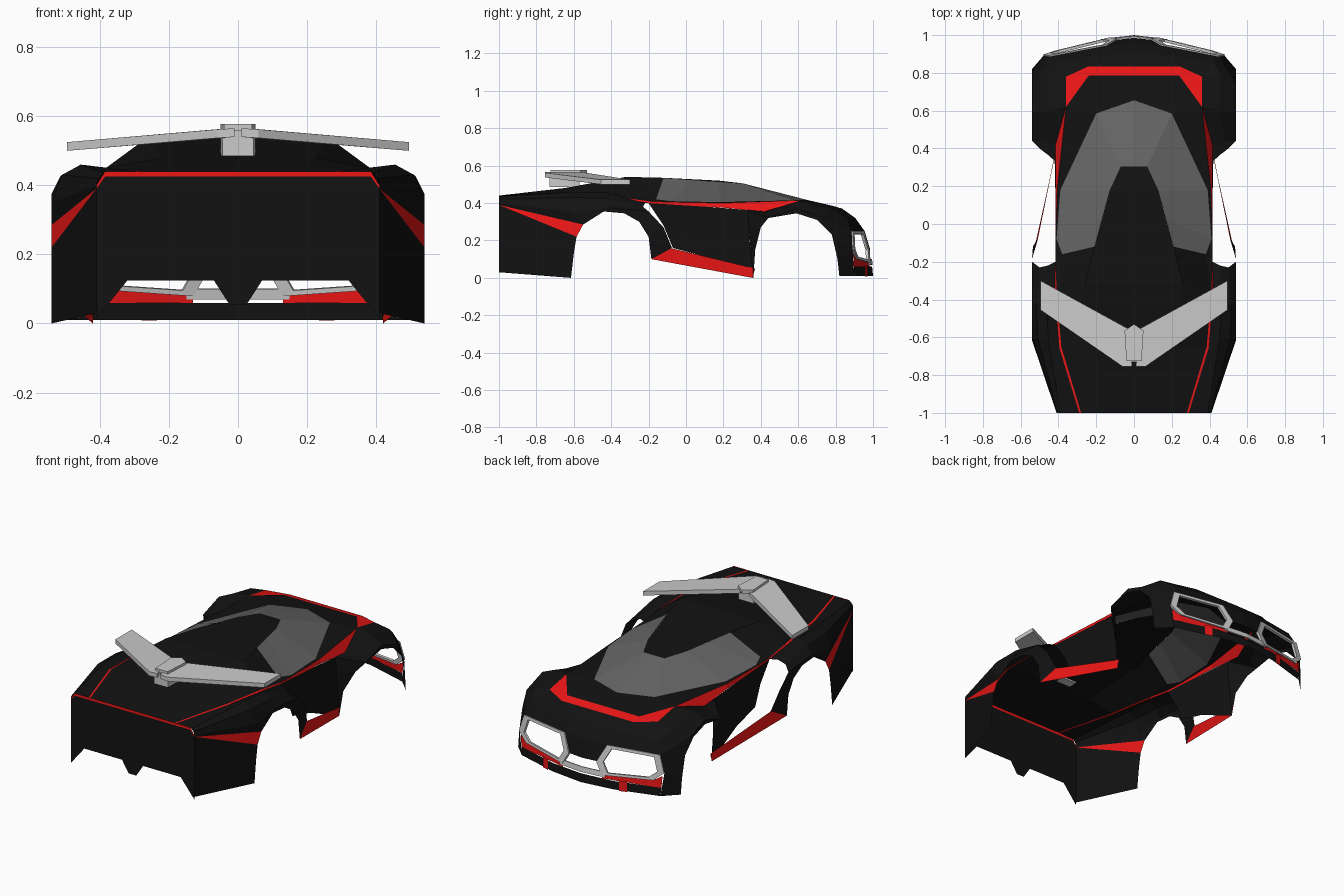
import bpy, bmesh
from mathutils import Vector


def material(name, rgb):
    m = bpy.data.materials.new(name)
    m.diffuse_color = (*rgb, 1)
    return m


BLACK = material("black_paint", (0.006, 0.006, 0.006))
RED = material("red_paint", (0.85, 0.008, 0.008))
GLASS = material("tinted_glass", (0.13, 0.13, 0.13))


def finish(name, bm, mat, solid=0):
    me = bpy.data.meshes.new(name)
    bm.to_mesh(me)
    bm.free()
    ob = bpy.data.objects.new(name, me)
    bpy.context.collection.objects.link(ob)
    if mat:
        me.materials.append(mat)
    if solid:
        s = ob.modifiers.new("thickness", 'SOLIDIFY')
        s.thickness, s.offset = solid, 0
    ob.modifiers.new("mirror", 'MIRROR')
    return ob


def panel(name, mat, *rows, closed=False, solid=0):
    """Quads between neighbouring rows of points, facing outward, mirrored in x."""
    bm = bmesh.new()
    grid = [[bm.verts.new(p) for p in r] for r in rows]
    n = len(rows[0])
    for a, b in zip(grid, grid[1:]):
        for i in range(n if closed else n - 1):
            j = (i + 1) % n
            bm.faces.new((a[i], a[j], b[j], b[i]))
    bmesh.ops.remove_doubles(bm, verts=bm.verts, dist=0.0005)
    bm.normal_update()
    for f in bm.faces:
        c = f.calc_center_median()
        if f.normal.dot(c - Vector((0, c.y * 0.8, 0.15))) < 0:
            f.normal_flip()
    return finish(name, bm, mat, solid)


def prism(name, top, drop):
    """Solid made by dropping a top outline straight down."""
    bm = bmesh.new()
    f = bm.faces.new([bm.verts.new(p) for p in top])
    g = bmesh.ops.extrude_face_region(bm, geom=[f])
    for v in g["geom"]:
        if isinstance(v, bmesh.types.BMVert):
            v.co.z -= drop
    bmesh.ops.recalc_face_normals(bm, faces=bm.faces)
    return finish(name, bm, None)


# Rear deck and roof
panel("rear_deck", BLACK,
      [(0, -1, .44), (0, -.65, .48), (0, -.32, .54)],
      [(.2, -1, .44), (.22, -.65, .48), (.26, -.32, .54)],
      [(.28, -1, .44), (.385, -.65, .45), (.41, -.35, .43)])
panel("deck_stripe", RED,
      [(.28, -1, .44), (.385, -.65, .45), (.41, -.35, .43)],
      [(.29, -1, .44), (.397, -.65, .448), (.42, -.35, .425)])
panel("roof", BLACK,
      [(0, -.32, .54), (0, -.12, .535), (0, .175, .52), (0, .305, .505)],
      [(.26, -.32, .54), (.21, -.12, .535), (.13, .175, .515), (.07, .305, .505)])
panel("rear_pillar", BLACK,
      [(.26, -.32, .54), (.21, -.12, .535)],
      [(.41, -.35, .43), (.38, -.16, .42)])
panel("pillar_base", BLACK,
      [(.41, -.35, .43), (.38, -.16, .42), (.41, -.08, .41)],
      [(.41, -.35, .43), (.415, -.2, .41), (.415, -.08, .405)])

# Wraparound window
panel("window", GLASS,
      [(.21, -.12, .535), (.17, .03, .525), (.13, .175, .515), (.07, .305, .505), (0, .305, .505)],
      [(.38, -.16, .42), (.41, -.08, .41), (.39, .18, .405), (.2, .585, .415), (0, .655, .415)])

# Hood and red trim
panel("hood", BLACK,
      [(.41, -.08, .41), (.39, .18, .405), (.2, .585, .415), (.2, .585, .415), (0, .655, .415)],
      [(.415, -.08, .405), (.405, .2, .40), (.36, .62, .415), (.24, .785, .385), (0, .785, .385)])
panel("side_stripe", RED,
      [(.41, -.35, .43), (.415, -.2, .41), (.415, -.08, .405), (.405, .2, .40), (.36, .62, .415)],
      [(.42, -.35, .425), (.415, -.2, .40), (.415, -.08, .392), (.415, .2, .375), (.415, .42, .355)])
panel("hood_stripe", RED,
      [(.36, .62, .415), (.24, .785, .385), (0, .785, .385)],
      [(.36, .78, .385), (.24, .835, .37), (0, .835, .37)])

# Rear fenders
panel("rear_fender_top", BLACK,
      [(.29, -1, .44), (.397, -.65, .448), (.42, -.35, .425), (.415, -.2, .40)],
      [(.39, -1, .435), (.455, -.6, .46), (.46, -.42, .455), (.455, -.22, .40)],
      [(.405, -1, .42), (.51, -.6, .43), (.515, -.42, .425), (.50, -.23, .38)],
      [(.41, -1, .40), (.54, -.6, .35), (.54, -.42, .375), (.54, -.2, .355)])
panel("rear_fender_side", BLACK,
      [(.41, -1, .40), (.54, -.6, .35), (.54, -.42, .375)],
      [(.41, -1, .39), (.54, -.55, .285), (.54, -.44, .355)])
panel("rear_fender_stripe", RED,
      [(.41, -1, .39), (.54, -.55, .285)],
      [(.41, -1, .39), (.54, -.585, .22)])
panel("rear_quarter", BLACK,
      [(.41, -1, .39), (.54, -.585, .22)],
      [(.41, -1, .2), (.54, -.6, .13)],
      [(.41, -1, .03), (.54, -.615, 0)])
panel("rear_fender_blade", BLACK,
      [(.54, -.42, .375), (.54, -.3, .365), (.54, -.2, .355), (.535, -.12, .27), (.51, -.075, .16)],
      [(.54, -.44, .355), (.54, -.33, .345), (.54, -.25, .30), (.54, -.2, .22), (.54, -.185, .10)])

# Rear panel with notched lower edge
cols = [(0, .055), (.025, .055), (.07, .125), (.32, .125), (.385, .045)]
panel("rear_panel", BLACK,
      [(x, -1, .425) for x, z in cols] + [(.41, -1, .39)],
      [(x, -1, z) for x, z in cols] + [(.41, -1, .015)])
panel("rear_stripe", RED,
      [(0, -1, .44), (.385, -1, .44), (.41, -1, .40)],
      [(0, -1, .425), (.385, -1, .425), (.41, -1, .39)])

# Doors and skirts
panel("door", BLACK,
      [(.415, -.2, .40), (.41, -.12, .28), (.41, -.07, .16)],
      [(.415, .1, .381), (.41, .1, .25), (.41, .1, .115)],
      [(.415, .33, .363), (.42, .34, .2), (.42, .36, 0)])
panel("side_skirt", RED,
      [(.51, -.085, .16), (.42, .37, .05)],
      [(.54, -.185, .10), (.42, .355, 0)])

# Front fenders and nose
panel("front_fender_flare", BLACK,
      [(.42, .36, 0), (.42, .345, .15), (.415, .335, .27), (.415, .33, .363), (.415, .42, .355)],
      [(.42, .36, 0), (.44, .37, .15), (.5, .4, .27), (.54, .44, .32), (.48, .44, .35)])
panel("front_fender_top", BLACK,
      [(.415, .42, .355), (.36, .62, .415), (.36, .78, .385)],
      [(.48, .44, .35), (.45, .6, .41), (.46, .78, .37)],
      [(.54, .44, .32), (.54, .59, .37), (.54, .74, .32)])
panel("nose", BLACK,
      [(.36, .78, .385), (.36, .78, .385), (.24, .835, .37), (0, .835, .37)],
      [(.46, .78, .37), (.42, .86, .315), (.14, .9, .32), (0, .905, .32)],
      [(.54, .74, .32), (.45, .885, .25), (.14, .945, .25), (0, .955, .25)])
panel("front_fender_side", BLACK,
      [(.54, .44, .32), (.54, .59, .37), (.54, .74, .32), (.45, .885, .25), (.48, .89, .15), (.46, .9, .01)],
      [(.54, .44, .32), (.54, .59, .345), (.54, .7, .31), (.54, .78, .23), (.54, .81, .10), (.54, .82, .01)])
panel("nose_center", BLACK,
      [(.14, .945, .25), (0, .955, .25)],
      [(.09, .975, .15), (0, .985, .15)])

# Headlight frames and front bumper
ring = [Vector(p) for p in ((.45, .885, .25), (.14, .945, .25), (.09, .975, .15),
                            (.13, .98, .08), (.42, .91, .10), (.48, .89, .15))]
mid = sum(ring, Vector()) / len(ring)
panel("headlight_frame", None, ring, [p.lerp(mid, .2) for p in ring], closed=True, solid=.015)
panel("grille_bar", None,
      [(.15, .975, .10), (0, .99, .10)],
      [(.15, .98, .07), (0, .995, .07)], solid=.008)
panel("bumper_wedge", RED,
      [(.47, .893, .13), (.42, .91, .10), (.13, .98, .08)],
      [(.465, .897, .06), (.42, .912, .06), (.13, .983, .06)])
panel("front_lip", BLACK,
      [(.465, .897, .06), (.2, .975, .06), (0, .995, .06)],
      [(.46, .9, .01), (.2, .975, .01), (0, 1, .01)])
panel("bumper_bar", RED,
      [(.28, .957, .07), (.235, .971, .07)],
      [(.28, .957, .008), (.235, .971, .008)])

# Rear wing
prism("wing_blade", [(.03, -.555, .565), (.495, -.3, .525), (.495, -.455, .525),
                     (.06, -.755, .562), (.01, -.755, .565)], .025)
prism("wing_cap", [(0, -.53, .577), (.05, -.565, .577), (.04, -.725, .577), (0, -.725, .577)], .02)
prism("wing_post", [(0, -.57, .56), (.05, -.57, .56), (.045, -.73, .56), (0, -.73, .56)], .075)
